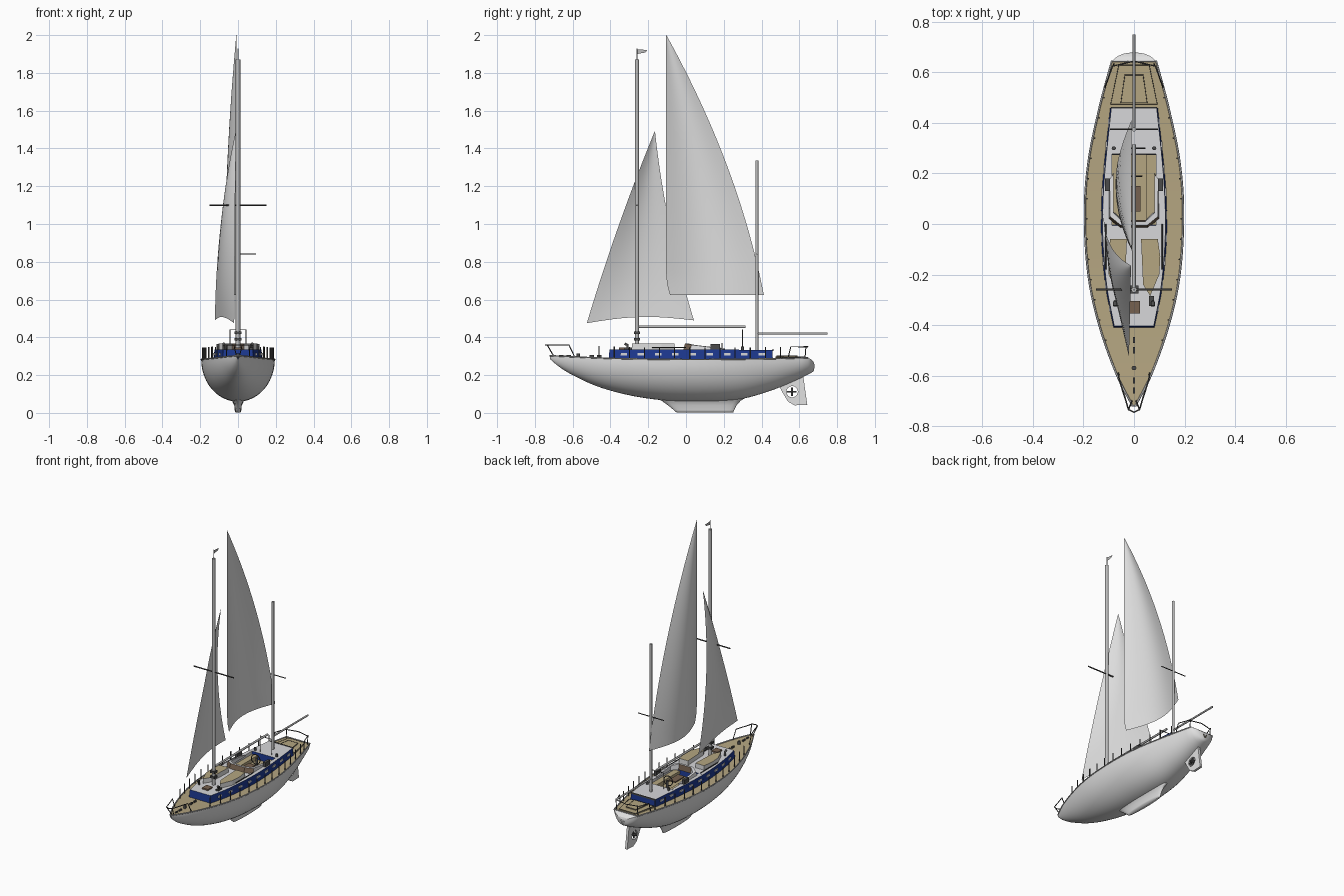
import bpy, bmesh, math
from mathutils import Vector

if "Cube" in bpy.data.objects:
    bpy.data.objects.remove(bpy.data.objects["Cube"])


def material(name, rgb):
    m = bpy.data.materials.new(name)
    m.use_nodes = True
    m.diffuse_color = (*rgb, 1)
    m.node_tree.nodes["Principled BSDF"].inputs["Base Color"].default_value = (*rgb, 1)
    return m


WHITE = material("white paint", (.75, .75, .75))
TOP = material("cabin top grey", (.68, .68, .7))
TAN = material("teak deck", (.46, .38, .22))
BLUE = material("navy blue", (.012, .04, .28))
METAL = material("mast grey", (.5, .5, .5))
DARK = material("dark fittings", (.07, .07, .07))
BROWN = material("brown hatch", (.18, .12, .08))


def build(name, verts, faces, mats, smooth=False, rule=None):
    me = bpy.data.meshes.new(name)
    me.from_pydata([tuple(v) for v in verts], [], faces)
    bm = bmesh.new()
    bm.from_mesh(me)
    bmesh.ops.recalc_face_normals(bm, faces=bm.faces)
    bm.to_mesh(me)
    bm.free()
    ob = bpy.data.objects.new(name, me)
    bpy.context.collection.objects.link(ob)
    for m in mats:
        me.materials.append(m)
    for p in me.polygons:
        p.use_smooth = smooth
        if rule:
            p.material_index = rule(p)
    return ob


def loft(name, rings, mats, closed=True, caps=True, smooth=False, rule=None):
    n = len(rings[0])
    faces = [(i * n + j, i * n + (j + 1) % n, (i + 1) * n + (j + 1) % n, (i + 1) * n + j)
             for i in range(len(rings) - 1) for j in range(n if closed else n - 1)]
    if caps:
        faces += [tuple(range(n)), tuple((len(rings) - 1) * n + j for j in range(n))]
    return build(name, [v for r in rings for v in r], faces, mats, smooth, rule)


def slab(name, outline, z0, z1, top, side, slope=1.0):
    """Block over an (x, y) outline, with its top drawn in by the slope."""
    cy = sum(p[1] for p in outline) / len(outline)
    rings = [[(x, y, z0) for x, y in outline],
             [(x * slope, cy + (y - cy) * (1 + slope) / 2, z1) for x, y in outline]]
    return loft(name, rings, [top, side], rule=lambda p: 0 if p.normal.z > .7 else 1)


def box(name, x, y, z, sx, sy, sz, mat):
    return slab(name, [(x - sx, y - sy), (x + sx, y - sy), (x + sx, y + sy), (x - sx, y + sy)],
                z - sz, z + sz, mat, mat)


def tube(name, paths, r, mat, cyclic=False):
    cu = bpy.data.curves.new(name, "CURVE")
    cu.dimensions = "3D"
    cu.bevel_depth, cu.bevel_resolution, cu.use_fill_caps = r, 1, True
    for path in paths:
        s = cu.splines.new("POLY")
        s.points.add(len(path) - 1)
        for p, c in zip(s.points, path):
            p.co = (*c, 1)
        s.use_cyclic_u = cyclic
    cu.materials.append(mat)
    ob = bpy.data.objects.new(name, cu)
    bpy.context.collection.objects.link(ob)
    return ob


def curve_at(pts, y):
    """Smooth curve through (y, value) points."""
    n = len(pts)
    y = min(max(y, pts[0][0]), pts[-1][0])
    i = max(k for k in range(n - 1) if pts[k][0] <= y)

    def slope(k):
        a, b = pts[max(k - 1, 0)], pts[min(k + 1, n - 1)]
        return (b[1] - a[1]) / (b[0] - a[0])
    (ya, va), (yb, vb) = pts[i], pts[i + 1]
    h = yb - ya
    t = (y - ya) / h
    return ((2*t**3 - 3*t*t + 1) * va + (t**3 - 2*t*t + t) * h * slope(i)
            + (3*t*t - 2*t**3) * vb + (t**3 - t*t) * h * slope(i + 1))


BEAM = [(-.72, .006), (-.6, .067), (-.4, .138), (-.2, .181), (.05, .195), (.25, .18), (.46, .137), (.645, .088)]
SHEER = [(-.72, .303), (-.4, .289), (0, .283), (.4, .286), (.645, .292)]
KEEL = [(-.72, .285), (-.68, .25), (-.61, .205), (-.455, .135), (-.24, .082), (0, .06),
        (.27, .07), (.45, .118), (.6, .18), (.645, .203)]
CABIN = [(-.41, .082), (-.25, .113), (-.05, .13), (.15, .126), (.46, .095)]


def beam(y): return curve_at(BEAM, y)
def sheer(y): return curve_at(SHEER, y)
def cabin(y): return curve_at(CABIN, y)
def span(a, b, n): return [a + (b - a) * i / n for i in range(n + 1)]


# Hull, with a rounded transom
def section(y, b, top, bottom):
    return [(b * math.cos(t), y, top - (top - bottom) * abs(math.sin(t)))
            for t in span(0, math.pi, 24)]


ys = span(-.72, .645, 40)
rings = [section(y, beam(y), sheer(y), curve_at(KEEL, y)) for y in ys]
rings += [section(.664, .066, .283, .212), section(.675, .04, .272, .22), section(.679, .012, .26, .235)]
loft("hull", rings, [WHITE], closed=False, caps=False, smooth=True)
build("transom_cap", [v for r in rings[-4:] for v in (r[0], r[-1])] + [rings[-1][12]],
      [(0, 1, 3, 2), (2, 3, 5, 4), (4, 5, 7, 6), (6, 7, 8)], [WHITE])

# Deck and toe rail
loft("deck", [[(s * beam(y) * .985, y, sheer(y) - .002) for s in (-1, 1)] for y in ys],
     [TAN], closed=False, caps=False)
edge = [(beam(y), y, sheer(y)) for y in ys]
tube("toe_rail", [edge + [(-x, y, z) for x, y, z in reversed(edge)]], .004, METAL, cyclic=True)


# Keel fin, flaring into the hull
def foil(y0, y1, w, z):
    c, l = (y0 + y1) / 2, (y1 - y0) / 2
    return [(w * math.sin(a), c - l * math.cos(a), z) for a in span(0, 2 * math.pi, 24)[:-1]]


loft("keel", [foil(-.05, .25, .014, .002), foil(-.065, .255, .018, .015), foil(-.095, .268, .02, .04),
              foil(-.13, .29, .032, .065), foil(-.2, .35, .06, .1)], [WHITE], smooth=True)

# Rudder with propeller opening
blade = [(.49, .15), (.51, .11), (.54, .06), (.575, .04), (.642, .043), (.62, .2), (.57, .2)]
rudder = loft("rudder", [[(x, y, z) for y, z in blade] for x in (-.008, .008)], [WHITE])
bpy.ops.mesh.primitive_cylinder_add(vertices=24, radius=.03, depth=.1, location=(0, .562, .112),
                                    rotation=(0, math.pi / 2, 0))
cutter = bpy.context.object
cutter.name = "rudder_cutter"
cutter.hide_render = True
cutter.hide_set(True)
cut = rudder.modifiers.new("opening", "BOOLEAN")
cut.object, cut.solver = cutter, "EXACT"
tube("propeller_shaft", [[(0, .53, .112), (0, .584, .112)]], .006, DARK)
tube("propeller_blades", [[(0, .56, .09), (0, .56, .134)], [(-.022, .56, .112), (.022, .56, .112)]], .006, DARK)


# Cabins and cockpit
def trunk(y0, y1):
    side = [(cabin(y), y) for y in span(y0, y1, 10)]
    return side + [(-x, y) for x, y in reversed(side)]


slab("fore_cabin", trunk(-.41, 0), .275, .336, TOP, BLUE, .95)
slab("aft_cabin", trunk(.275, .46), .275, .334, TOP, BLUE, .95)
for s, label in ((1, "left"), (-1, "right")):
    ym = span(-.005, .28, 8)
    loft("cockpit_side_" + label, [[(s * cabin(y), y, .275), (s * cabin(y) * .95, y, .335),
         (s * .088, y, .335), (s * .088, y, .275)] for y in ym], [TOP, BLUE],
         rule=lambda p, s=s: 1 if p.normal.x * s > .7 else 0)
    box("cockpit_seat_" + label, s * .068, .135, .3, .02, .14, .015, TAN)
    # Raised skylight, grab rail, winch and vents
    slab("skylight_" + label, [(s * x, y) for x, y in ((.028, -.06), (.094, -.06), (.104, -.13), (.1, -.2),
         (.064, -.285), (.036, -.24))], .33, .367, TAN, WHITE)
    tube("grab_rail_" + label, [[(s * .112, y, .347) for y in span(-.18, .0, 4)]], .003, DARK)
    box("winch_" + label, s * .105, .155, .35, .009, .025, .015, DARK)
    tube("vent_" + label, [[(s * .075, -.31, .33), (s * .075, -.31, .36), (s * .075, -.325, .366)]], .008, DARK)
    tube("aft_winch_" + label, [[(s * .08, .3, .33), (s * .08, .3, .352)]], .009, DARK)
    for y in span(-.33, .4, 8):
        w = cabin(y) * .98
        box("portlight_" + label, s * w, y, .311, .003, .017, .006, TOP)
box("cockpit_floor", 0, .137, .285, .09, .14, .003, TAN)
box("aft_cabin_trim", 0, .46, .332, .092, .003, .005, DARK)
box("fore_hatch", 0, -.33, .339, .023, .025, .006, BROWN)
box("companion_hatch", .07, -.305, .339, .01, .02, .006, DARK)

# Cockpit windscreen
screen = [(-.1, .17), (-.1, .02), (-.055, -.015), (.055, -.015), (.1, .02), (.1, .17)]
tops = (.342, .36, .368, .368, .36, .342)
loft("cockpit_coaming", [[(x, y, .33), (x * .95, y + .01, h), (x * .82, y + .025, h), (x * .82, y + .03, .33)]
                         for (x, y), h in zip(screen, tops)], [TOP, BROWN],
     rule=lambda p: 1 if abs(p.normal.z) < .5 and p.center.y < .03 else 0)

# Steering wheel and table
tube("wheel_pedestal", [[(0, .2, .285), (0, .2, .34)]], .008, DARK)
tube("steering_wheel", [[(.032 * math.cos(a), .19, .335 + .032 * math.sin(a))
                         for a in span(0, 2 * math.pi, 20)[:-1]]], .003, DARK, cyclic=True)
box("cockpit_table", 0, .1, .315, .025, .05, .004, BROWN)

# Stern hatch panels
for name, w0, w1, y0, y1, z in (("stern_platform", .092, .06, .475, .63, .296), ("stern_hatch", .052, .036, .48, .59, .302)):
    pts = [(-w0, y0), (w0, y0), (w1, y1), (-w1, y1)]
    slab(name, pts, .28, z, TAN, TAN)
    tube(name + "_edge", [[(x, y, z) for x, y in pts]], .0018, DARK, cyclic=True)

# Foredeck fittings
tube("windlass", [[(0, -.57, .29), (0, -.57, .315)]], .01, DARK)
for y in (-.46, -.5, -.62, -.66):
    box("deck_cleat", 0, y, .3, .004, .012, .006, DARK)

# Stanchions, bow and stern rails
posts = [[(s * (beam(y) - .008), y, sheer(y) - .005), (s * (beam(y) - .008), y, sheer(y) + .062)]
         for s in (-1, 1) for y in span(-.46, .5, 12)]
tube("stanchions", posts, .0035, DARK)
half = [(.062, -.59, .298), (.058, -.62, .36), (.035, -.69, .36), (.022, -.735, .36)]
tube("bow_rail", [half + [(0, -.745, .36)] + [(-x, y, z) for x, y, z in reversed(half)]]
     + [[(s * .022, -.735, .36), (s * .008, -.7, .3)] for s in (-1, 1)], .003, DARK)
half = [(.115, .54, .29), (.11, .555, .35), (.085, .625, .35)]
tube("stern_rail", [half + [(0, .645, .35)] + [(-x, y, z) for x, y, z in reversed(half)]]
     + [[(x, .63, .29), (x, .635, .35)] for x in (-.08, .08)], .003, DARK)

# Masts, spreaders, booms and gallows
tube("main_mast", [[(0, -.26, .32), (0, -.26, 1.87)]], .012, METAL)
tube("mizzen_mast", [[(0, .375, .32), (0, .375, 1.335)]], .009, METAL)
tube("mast_antenna", [[(0, -.26, 1.86), (0, -.26, 1.93)]], .003, METAL)
tube("main_spreader", [[(-.15, -.26, 1.1), (.15, -.26, 1.1)]], .004, DARK)
tube("mizzen_spreader", [[(-.095, .375, .84), (.095, .375, .84)]], .003, DARK)
tube("main_boom", [[(0, -.26, .456), (0, .315, .456)]], .007, METAL)
tube("mizzen_boom", [[(0, .375, .421), (0, .75, .421)]], .006, METAL)
tube("boom_gallows", [[(-.043, .3, .33), (-.043, .3, .44), (.043, .3, .44), (.043, .3, .33)]], .003, DARK)
for z in (.39, .425):
    box("mast_winch", 0, -.26, z, .018, .016, .007, DARK)
build("mast_flag", [(0, -.26, 1.925), (0, -.205, 1.921), (0, -.215, 1.908), (0, -.26, 1.9)], [(0, 1, 2, 3)], [METAL])


# Sails
def sail(name, luff, leech, belly, foot):
    rows = []
    for v in span(0, 1, 24):
        a, b = Vector(luff(v)), Vector(leech(v))
        rows.append([a.lerp(b, u) + Vector((belly(v), 0, foot * max(0, 1 - 4 * v))) * math.sin(math.pi * u)
                     for u in span(0, 1, 12)])
    loft(name, rows, [WHITE], closed=False, caps=False, smooth=True)


def bow(v): return 4 * v * (1 - v)
def mix(a, b, v): return a + (b - a) * v


sail("main_sail",
     lambda v: (-.008, -.105 + .02 * max(0, 1 - v * 12) ** 2, mix(.625, 2, v)),
     lambda v: (-.01, mix(.412, -.104, v) + .062 * bow(v), mix(.625, 2, v)),
     lambda v: -.064 * (1 - v * v), 0)
sail("head_sail",
     lambda v: (mix(-.02, -.012, v), mix(-.525, -.166, v) - .014 * bow(v), mix(.475, 1.49, v)),
     lambda v: (mix(-.122, -.012, v) - .025 * bow(v), mix(.042, -.164, v) - .025 * bow(v), mix(.49, 1.49, v)),
     lambda v: -.02 * bow(v) - .01 * (1 - v), .025)
